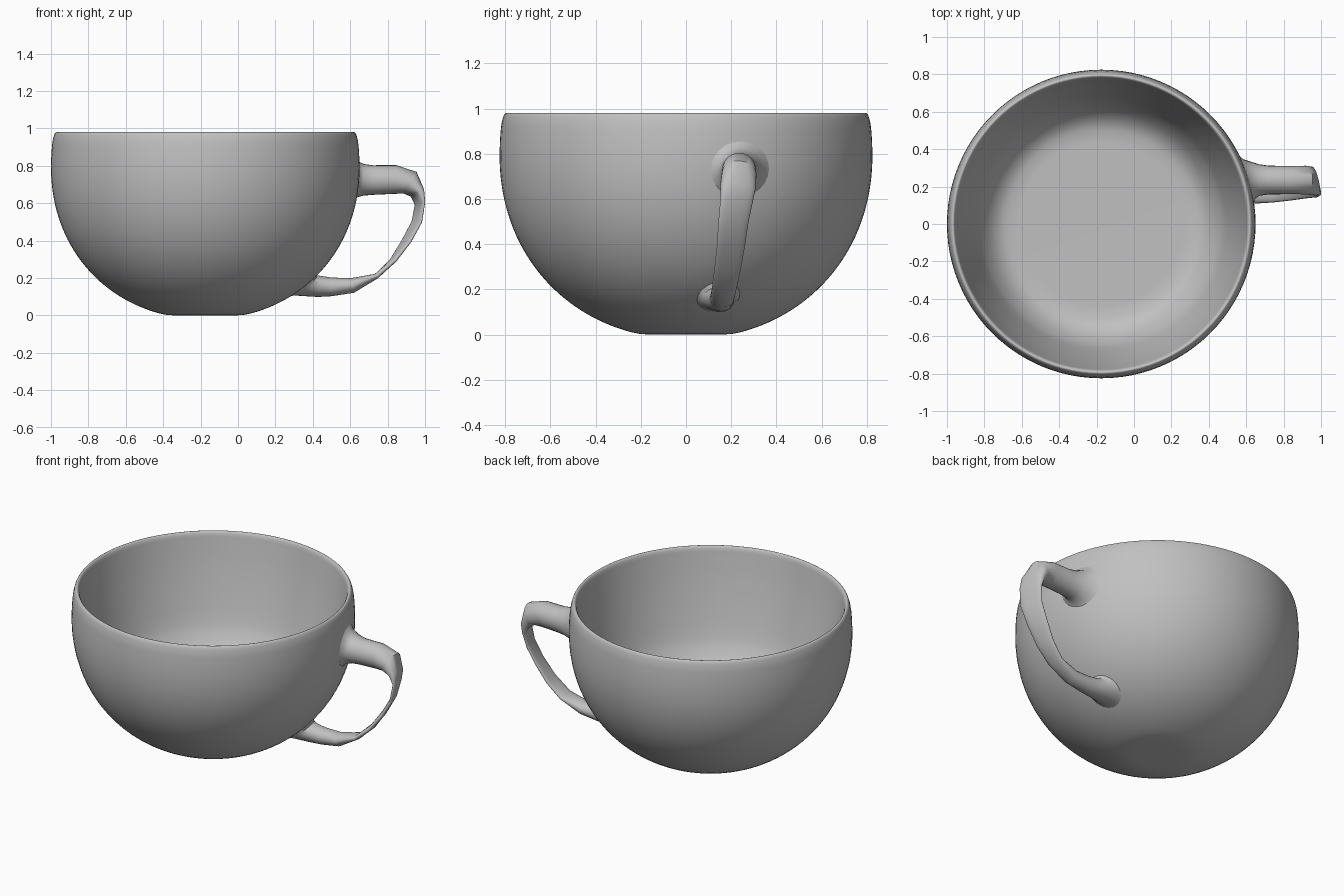
import bpy, bmesh, math
from mathutils import Vector

cube = bpy.data.objects.get("Cube")
if cube:
    bpy.data.objects.remove(cube)

CENTRE = Vector((-0.175, 0, 0.8))   # centre of the round bowl

mat = bpy.data.materials.new("grey ceramic")
mat.use_nodes = True
colour = (0.53, 0.53, 0.53, 1)
mat.diffuse_color = colour
mat.node_tree.nodes["Principled BSDF"].inputs["Base Color"].default_value = colour


def finish(bm, name, angle):
    bmesh.ops.recalc_face_normals(bm, faces=bm.faces)
    mesh = bpy.data.meshes.new(name)
    bm.to_mesh(mesh)
    bm.free()
    obj = bpy.data.objects.new(name, mesh)
    bpy.context.collection.objects.link(obj)
    mesh.materials.append(mat)
    bpy.ops.object.select_all(action='DESELECT')
    obj.select_set(True)
    bpy.context.view_layer.objects.active = obj
    bpy.ops.object.shade_smooth_by_angle(angle=math.radians(angle))


def bridge(bm, rings):
    for a, b in zip(rings, rings[1:]):
        n = len(a)
        for i in range(n):
            j = (i + 1) % n
            bm.faces.new((a[i], a[j], b[j], b[i]))


def power(value, exponent):
    """Signed power, for rounded-square curves."""
    return math.copysign(abs(value) ** exponent, value)


def spline(points, steps):
    """Smooth curve through profile points."""
    pts = [Vector(p) for p in points]
    pts = [2 * pts[0] - pts[1]] + pts + [2 * pts[-1] - pts[-2]]
    for a, b, c, d in zip(pts, pts[1:], pts[2:], pts[3:]):
        for i in range(steps):
            t = i / steps
            yield 0.5 * (2 * b + (c - a) * t + (2 * a - 5 * b + 4 * c - d) * t ** 2
                         + (3 * b - a - 3 * c + d) * t ** 3)
    yield pts[-2]


# Bowl: slightly full round outside, thin rim, sloping inside wall, flat floor
profile = [(0.15, 0), (0.2, 0.002)]
for i in range(33):
    t = math.radians(74 * (1 - i / 32))
    profile.append((0.825 * math.cos(t) ** 0.95, CENTRE.z - 0.82 * math.sin(t) ** 0.95))
profile += spline([(0.823, 0.86), (0.818, 0.92), (0.811, 0.955), (0.804, 0.973), (0.795, 0.98),
                   (0.786, 0.975), (0.779, 0.958), (0.772, 0.92), (0.747, 0.79), (0.71, 0.63),
                   (0.669, 0.48), (0.637, 0.4), (0.59, 0.33), (0.535, 0.288), (0.47, 0.272),
                   (0.4, 0.27)], 4)

SEGMENTS = 96
bm = bmesh.new()
rings = []
for r, z in profile:
    angles = [2 * math.pi * i / SEGMENTS for i in range(SEGMENTS)]
    rings.append([bm.verts.new((CENTRE.x + r * math.cos(a), r * math.sin(a), z)) for a in angles])
bridge(bm, rings)
bm.faces.new(rings[0])
bm.faces.new(rings[-1])
finish(bm, "bowl", 60)

# Handle sections: x, y, z, half width, half thickness, twist
sections = [
    (0.585, 0.235, 0.73, 0.14, 0.13, 0),
    (0.6, 0.235, 0.728, 0.108, 0.102, 0),
    (0.67, 0.235, 0.725, 0.084, 0.085, 0),
    (0.72, 0.235, 0.724, 0.077, 0.079, 0),
    (0.84, 0.235, 0.727, 0.075, 0.077, 0),
    (0.92, 0.235, 0.71, 0.077, 0.068, 0.2),
    (0.96, 0.23, 0.655, 0.08, 0.03, 0.34),
    (0.973, 0.225, 0.6, 0.076, 0.012, 0.32),
    (0.956, 0.21, 0.5, 0.071, 0.012, 0.36),
    (0.902, 0.2, 0.4, 0.066, 0.013, 0.36),
    (0.83, 0.185, 0.295, 0.06, 0.013, 0.2),
    (0.74, 0.17, 0.21, 0.055, 0.014, 0),
    (0.61, 0.16, 0.16, 0.053, 0.04, 0),
    (0.5, 0.155, 0.153, 0.055, 0.05, 0),
    (0.43, 0.152, 0.156, 0.062, 0.057, 0),
    (0.36, 0.148, 0.16, 0.08, 0.083, 0),
    (0.345, 0.145, 0.16, 0.105, 0.115, 0),
]
last = len(sections) - 1
# Flared ends follow the bowl wall at these distances from its centre
flare = {0: 0.822, 1: 0.838, last - 1: 0.85, last: 0.83}
SIDES = 24
bm = bmesh.new()
rings = []
path = [Vector(s[:3]) for s in sections]
for k, (p, s) in enumerate(zip(path, sections)):
    if k in flare:
        along = (p - CENTRE).normalized() * (1 if k < 2 else -1)
    else:
        along = (path[k + 1] - path[k - 1]).normalized()
    across = Vector((-s[5], 1, 0))
    across = (across - along * across.dot(along)).normalized()
    out = along.cross(across)
    square = 0.75 if s[4] < 0.035 else 1     # the strap has flatter faces
    ring = []
    for i in range(SIDES):
        a = 2 * math.pi * i / SIDES
        point = (p + across * s[3] * power(math.cos(a), square)
                 + out * s[4] * power(math.sin(a), square))
        if k in flare:
            point = CENTRE + (point - CENTRE).normalized() * flare[k]
        ring.append(bm.verts.new(point))
    rings.append(ring)
bridge(bm, rings)
finish(bm, "handle", 50)
